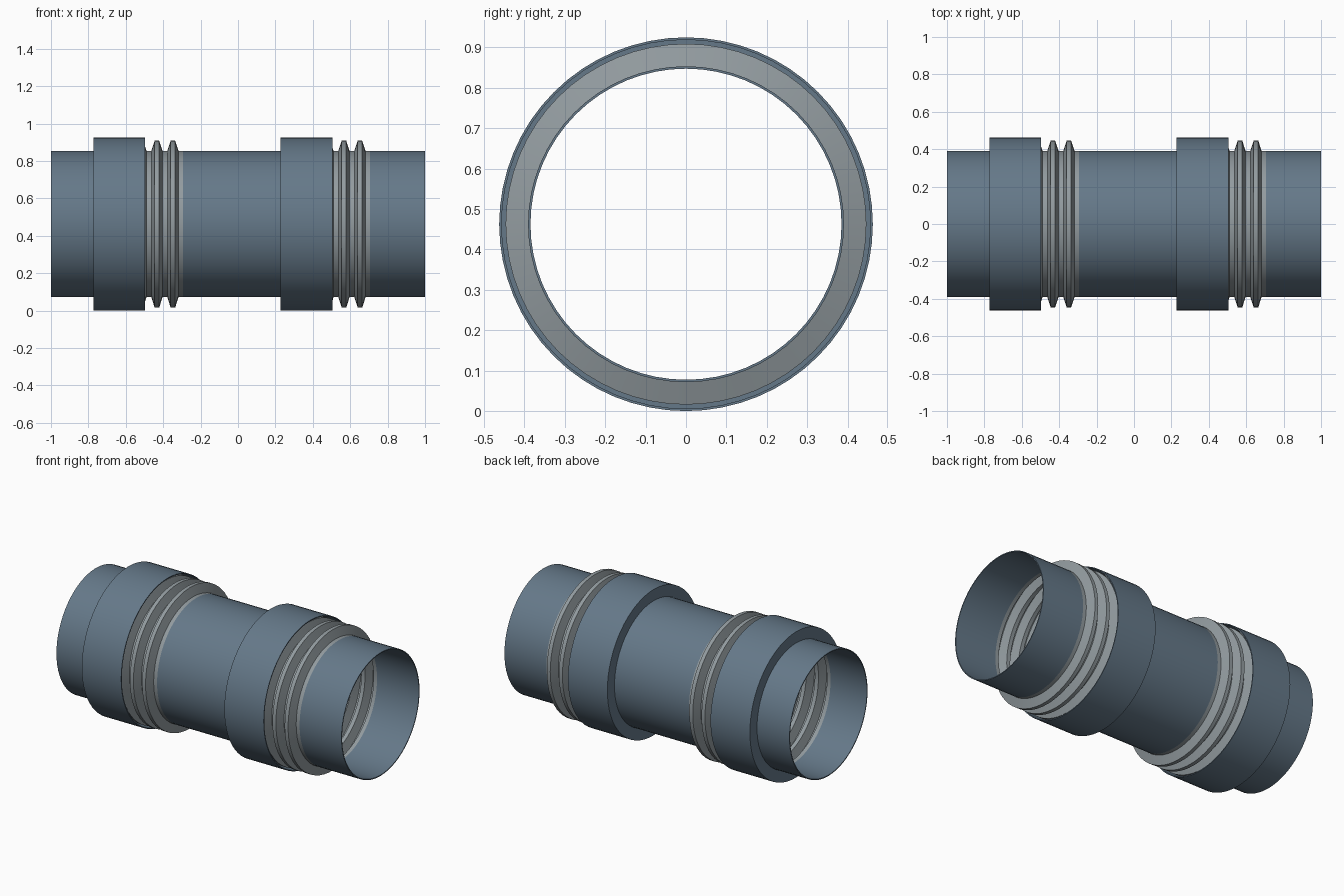
import bpy, bmesh, math

if "Cube" in bpy.data.objects:
    bpy.data.objects.remove(bpy.data.objects["Cube"])

SEG = 64          # sides around the axis
AXIS_Z = 0.4625   # height of the pipe axis
PIPE_R, RIDGE_R, SLEEVE_R = 0.391, 0.4465, 0.4625
WALL = 0.006


def material(name, rgb):
    m = bpy.data.materials.new(name)
    m.diffuse_color = (*rgb, 1)
    m.use_nodes = True
    m.node_tree.nodes["Principled BSDF"].inputs["Base Color"].default_value = m.diffuse_color
    return m


steel = material("blue_steel", (0.13, 0.19, 0.25))
grey = material("bellows_grey", (0.29, 0.33, 0.35))


def revolve(name, profile, mat):
    """Spin a closed (x, radius) profile around the pipe axis."""
    bm = bmesh.new()
    rings = []
    for i in range(SEG):
        a = 2 * math.pi * i / SEG
        rings.append([bm.verts.new((x, r * math.sin(a), AXIS_Z + r * math.cos(a)))
                      for x, r in profile])
    n = len(profile)
    for i in range(SEG):
        p, q = rings[i], rings[(i + 1) % SEG]
        for j in range(n):
            k = (j + 1) % n
            bm.faces.new((p[j], p[k], q[k], q[j]))
    bmesh.ops.recalc_face_normals(bm, faces=bm.faces)
    me = bpy.data.meshes.new(name)
    bm.to_mesh(me)
    bm.free()
    me.materials.append(mat)
    ob = bpy.data.objects.new(name, me)
    bpy.context.collection.objects.link(ob)
    bpy.ops.object.select_all(action='DESELECT')
    ob.select_set(True)
    bpy.context.view_layer.objects.active = ob
    bpy.ops.object.shade_smooth_by_angle(angle=math.radians(25))
    return ob


def thin_wall(outer):
    return outer + [(x, r - WALL) for x, r in reversed(outer)]


# Bellows start and end, relative to each joint
B0, B1 = -0.745, -0.294

# Pipe lengths between the bellows
for name, x0, x1 in (("left_pipe", -1, B0), ("middle_pipe", B1, B0 + 1),
                     ("right_pipe", B1 + 1, 1)):
    revolve(name, thin_wall([(x0, PIPE_R), (x1, PIPE_R)]), steel)

for side, dx in (("left", 0), ("right", 1)):
    # Corrugated bellows, partly covered by the sleeve
    prof = [(B0 + dx, PIPE_R)]
    for i in range(5):
        c = -0.690 + i * 0.0855 + dx
        prof += [(c - 0.030, PIPE_R), (c - 0.012, RIDGE_R),
                 (c + 0.012, RIDGE_R), (c + 0.030, PIPE_R)]
    prof.append((B1 + dx, PIPE_R))
    revolve(side + "_bellows", thin_wall(prof), grey)

    # Guard sleeve: closed at its left end, open over the bellows
    a, b = -0.772 + dx, -0.496 + dx
    revolve(side + "_sleeve",
            [(a, PIPE_R - 0.002), (a, SLEEVE_R), (b, SLEEVE_R),
             (b, SLEEVE_R - WALL), (a + WALL, SLEEVE_R - WALL),
             (a + WALL, PIPE_R - 0.002)], steel)
